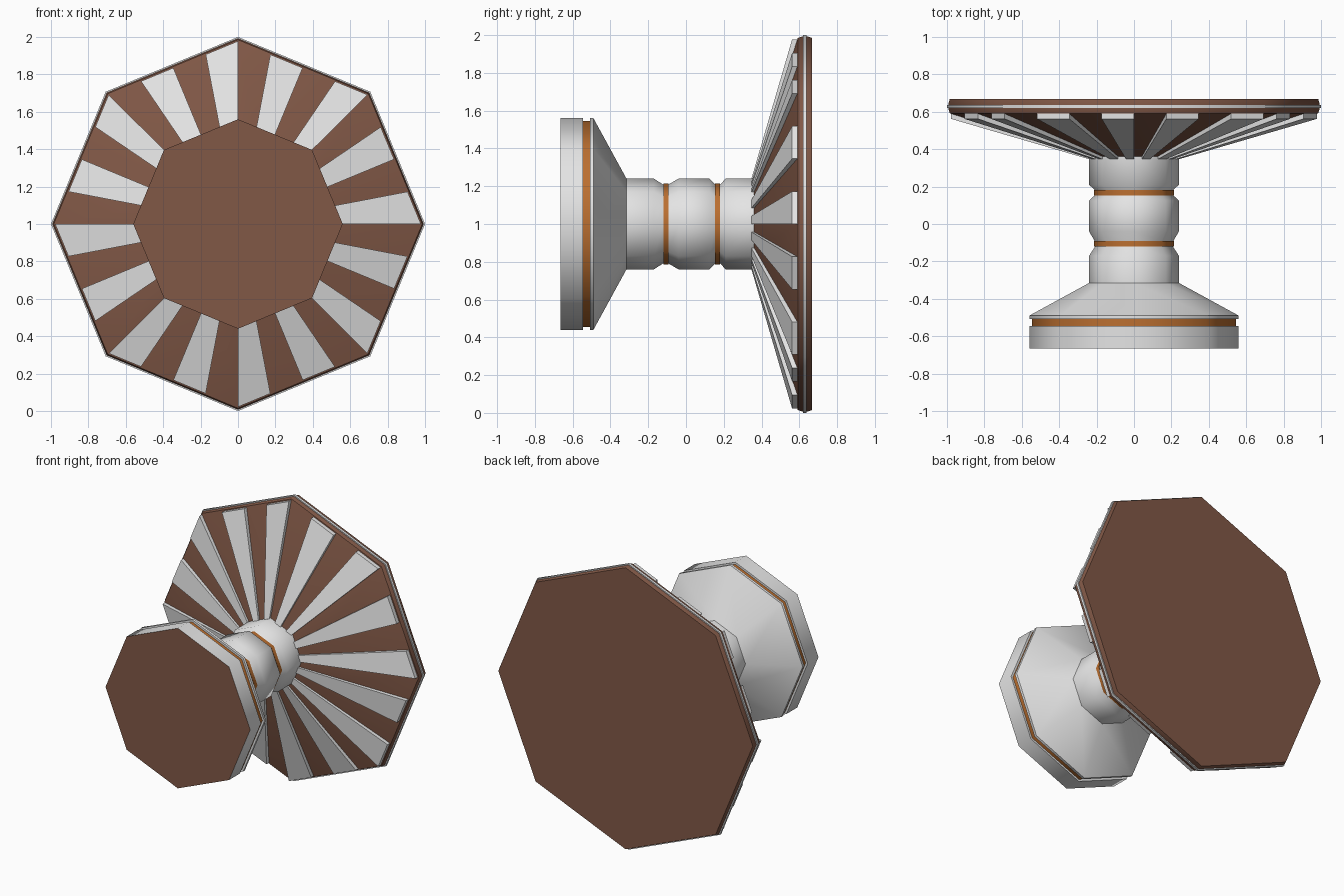
import bpy, bmesh, math
from mathutils import Vector

if "Cube" in bpy.data.objects:
    bpy.data.objects.remove(bpy.data.objects["Cube"])

CZ = 1.0      # height of the spool axis
SIDES = 8


def material(name, col):
    m = bpy.data.materials.new(name)
    m.diffuse_color = (*col, 1)
    m.use_nodes = True
    m.node_tree.nodes["Principled BSDF"].inputs["Base Color"].default_value = m.diffuse_color
    return m


WHITE = material("white", (0.78, 0.78, 0.78))
BROWN = material("brown", (0.22, 0.098, 0.062))
ORANGE = material("orange_brown", (0.5, 0.16, 0.03))


def finish(name, bm, mats):
    bmesh.ops.recalc_face_normals(bm, faces=bm.faces)
    me = bpy.data.meshes.new(name)
    bm.to_mesh(me)
    bm.free()
    ob = bpy.data.objects.new(name, me)
    bpy.context.collection.objects.link(ob)
    for m in mats:
        me.materials.append(m)
    bpy.ops.object.select_all(action='DESELECT')
    ob.select_set(True)
    bpy.context.view_layer.objects.active = ob
    bpy.ops.object.shade_smooth_by_angle(angle=math.radians(50))
    return ob


def corner(i, r, y):
    a = 2 * math.pi * i / SIDES
    return Vector((r * math.cos(a), y, CZ + r * math.sin(a)))


def lathe(name, profile, mat):
    """Closed octagonal solid along y from (y, radius) pairs."""
    bm = bmesh.new()
    rings = [[bm.verts.new(corner(i, r, y)) for i in range(SIDES)] for y, r in profile]
    for a, b in zip(rings, rings[1:]):
        for i in range(SIDES):
            j = (i + 1) % SIDES
            bm.faces.new((a[i], a[j], b[j], b[i]))
    bm.faces.new(rings[0])
    bm.faces.new(rings[-1])
    return finish(name, bm, [mat])


# small front disc, with a brown front face
disc = lathe("front_disc", [(-0.665, 0.56), (-0.545, 0.56)], WHITE)
disc.data.materials.append(BROWN)
for p in disc.data.polygons:
    if p.normal.y < -0.9:
        p.material_index = 1

lathe("disc_groove_band", [(-0.56, 0.545), (-0.49, 0.545)], ORANGE)

# flared neck with two grooves
lathe("neck", [(-0.508, 0.56), (-0.49, 0.56), (-0.315, 0.24), (-0.17, 0.24),
               (-0.12, 0.208), (-0.095, 0.208), (-0.04, 0.24), (0.125, 0.24),
               (0.155, 0.208), (0.18, 0.208), (0.21, 0.24), (0.37, 0.24)], WHITE)
for name, y in (("front_neck_band", -0.12), ("rear_neck_band", 0.153)):
    lathe(name, [(y, 0.215), (y + 0.028, 0.215)], ORANGE)

# large rear dish with a thin pale rim
lathe("rear_dish", [(0.355, 0.22), (0.592, 0.985), (0.615, 0.992),
                    (0.645, 0.992), (0.668, 0.985)], BROWN)
lathe("dish_rim", [(0.62, 1.0), (0.637, 1.0)], WHITE)

# raised ribs: two per side, each a quarter of the side wide
bm = bmesh.new()
for i in range(SIDES):
    for t in (0.0, 0.5):
        front = []
        for r, y, f in ((0.235, 0.345, t), (0.978, 0.562, t),
                        (0.978, 0.562, t + 0.25), (0.235, 0.345, t + 0.25)):
            front.append(corner(i, r, y).lerp(corner(i + 1, r, y), f))
        a = [bm.verts.new(v) for v in front]
        b = [bm.verts.new(v + Vector((0, 0.03, 0))) for v in front]
        bm.faces.new(a)
        bm.faces.new(b)
        for k in range(4):
            n = (k + 1) % 4
            bm.faces.new((a[k], a[n], b[n], b[k]))
finish("dish_ribs", bm, [WHITE])
